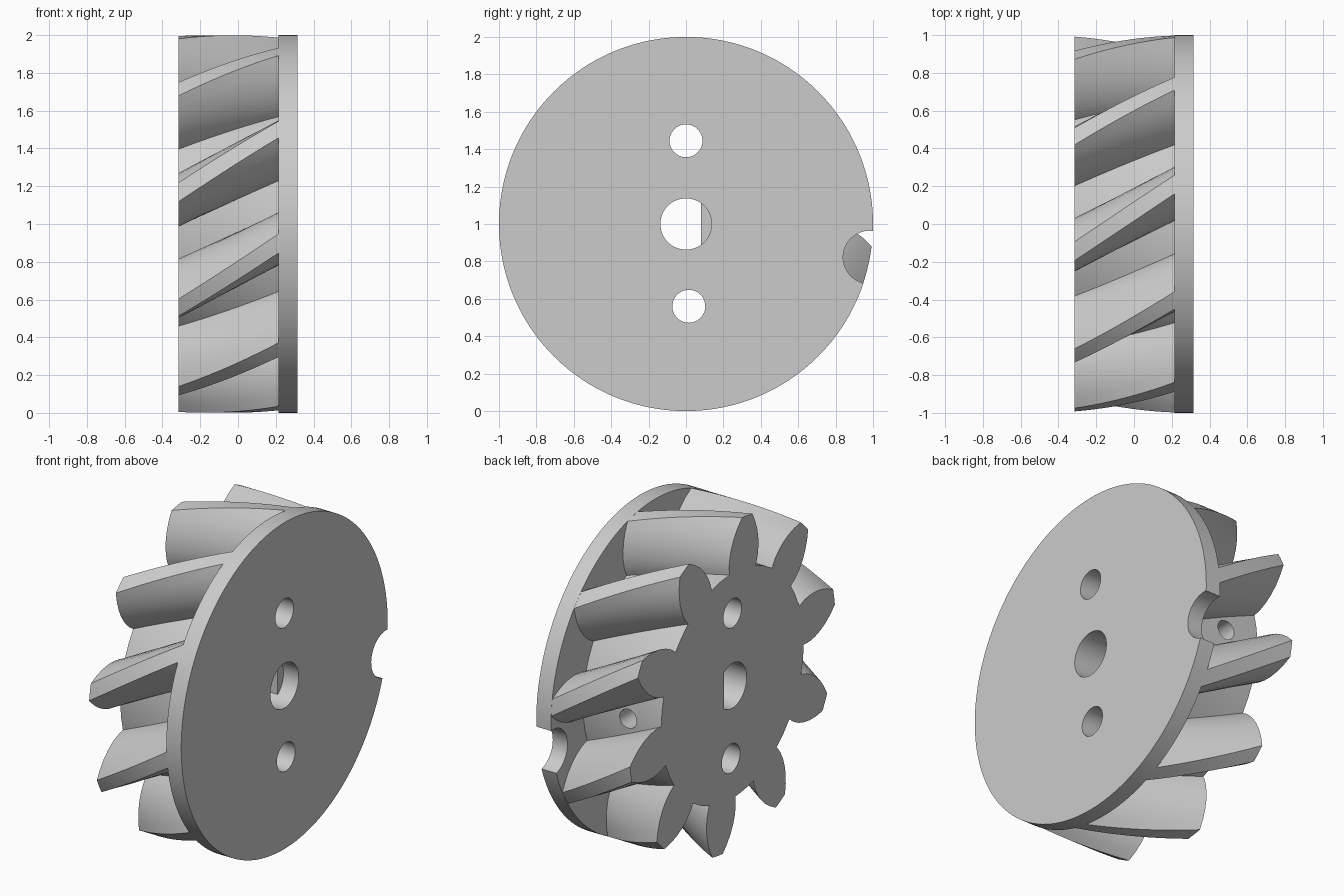
import bpy, bmesh, math
from mathutils import Matrix, Vector

if "Cube" in bpy.data.objects:
    bpy.data.objects.remove(bpy.data.objects["Cube"])

TEETH = 10
X0, X1, X2 = -0.315, 0.215, 0.315      # gear face, flange back, flange front
START, TWIST = 9.7, 20.4               # tooth angle at gear face, helix turn (degrees)
# half tooth: (radius, half angle)
FLANK = [(0.69, 10.7), (0.72, 10.8), (0.75, 10.7), (0.80, 10.0), (0.85, 8.8),
         (0.90, 7.2), (0.95, 5.2), (0.999, 2.9)]

metal = bpy.data.materials.new("grey")
metal.diffuse_color = (0.6, 0.6, 0.6, 1)
metal.use_nodes = True
metal.node_tree.nodes["Principled BSDF"].inputs["Base Color"].default_value = metal.diffuse_color


def make(name, bm):
    bmesh.ops.recalc_face_normals(bm, faces=bm.faces[:])
    me = bpy.data.meshes.new(name)
    bm.to_mesh(me)
    bm.free()
    me.materials.append(metal)
    ob = bpy.data.objects.new(name, me)
    bpy.context.collection.objects.link(ob)
    return ob


def cylinder(name, start, end, r, seg=48):
    a, b = Vector(start), Vector(end)
    d = b - a
    bm = bmesh.new()
    rot = d.to_track_quat('Z', 'Y').to_matrix().to_4x4()
    bmesh.ops.create_cone(bm, cap_ends=True, segments=seg, radius1=r, radius2=r,
                          depth=d.length, matrix=Matrix.Translation((a + b) / 2) @ rot)
    return make(name, bm)


def boolean(ob, other, op):
    m = ob.modifiers.new(op.lower(), 'BOOLEAN')
    m.object, m.operation, m.solver = other, op, 'EXACT'
    bpy.context.view_layer.objects.active = ob
    bpy.ops.object.modifier_apply(modifier=m.name)
    bpy.data.objects.remove(other)


# helical gear: twisted layers of the tooth outline
outline = []
for t in range(TEETH):
    c = t * 360 / TEETH
    outline += [(r, c - h) for r, h in FLANK]
    outline.append((FLANK[-1][0], c))
    outline += [(r, c + h) for r, h in reversed(FLANK)]
    outline.append((FLANK[0][0], c + 180 / TEETH))

bm = bmesh.new()
LAYERS = 14
END = X1 + 0.005                       # sinks slightly into the flange
rings = []
for i in range(LAYERS + 1):
    x = X0 + (END - X0) * i / LAYERS
    turn = START + TWIST * (x - X0) / (X1 - X0)
    rings.append([bm.verts.new((x, -r * math.cos(math.radians(a + turn)),
                                1 + r * math.sin(math.radians(a + turn))))
                  for r, a in outline])
n = len(outline)
for lo, hi in zip(rings, rings[1:]):
    for j in range(n):
        k = (j + 1) % n
        bm.faces.new((lo[j], lo[k], hi[k], hi[j]))
bm.faces.new(rings[0])
bm.faces.new(rings[-1])
gear = make("helical_gear", bm)

# flange disc with the round access notch in its rim
flange = cylinder("flange", (X1, 0, 1), (X2, 0, 1), 1.0, 160)
boolean(flange, cylinder("notch", (0.1, 0.982, 0.822), (0.4, 0.982, 0.822), 0.142), 'DIFFERENCE')
boolean(gear, flange, 'UNION')

# two through holes
for y, z in ((0, 1.445), (0.015, 0.56)):
    boolean(gear, cylinder("pin_hole", (-0.5, y, z), (0.5, y, z), 0.088), 'DIFFERENCE')

# D-shaped bore in the gear, round through the flange
bore = cylinder("bore", (-0.5, 0, 1), (X1, 0, 1), 0.137, 64)
bm = bmesh.new()
bmesh.ops.create_cube(bm, size=1, matrix=Matrix.Translation((0, 0.58, 1)) @ Matrix.Diagonal((2, 1, 1, 1)))
boolean(bore, make("bore_flat", bm), 'DIFFERENCE')
boolean(gear, bore, 'DIFFERENCE')
boolean(gear, cylinder("round_bore", (X1 - 0.002, 0, 1), (0.5, 0, 1), 0.137, 64), 'DIFFERENCE')

# set screw hole from the tooth gap into the flat of the bore
boolean(gear, cylinder("screw_hole", (-0.09, 0.05, 1), (-0.09, 0.8, 1), 0.058, 32), 'DIFFERENCE')

bpy.ops.object.select_all(action='DESELECT')
gear.select_set(True)
bpy.context.view_layer.objects.active = gear
bpy.ops.object.shade_smooth_by_angle(angle=math.radians(30))
